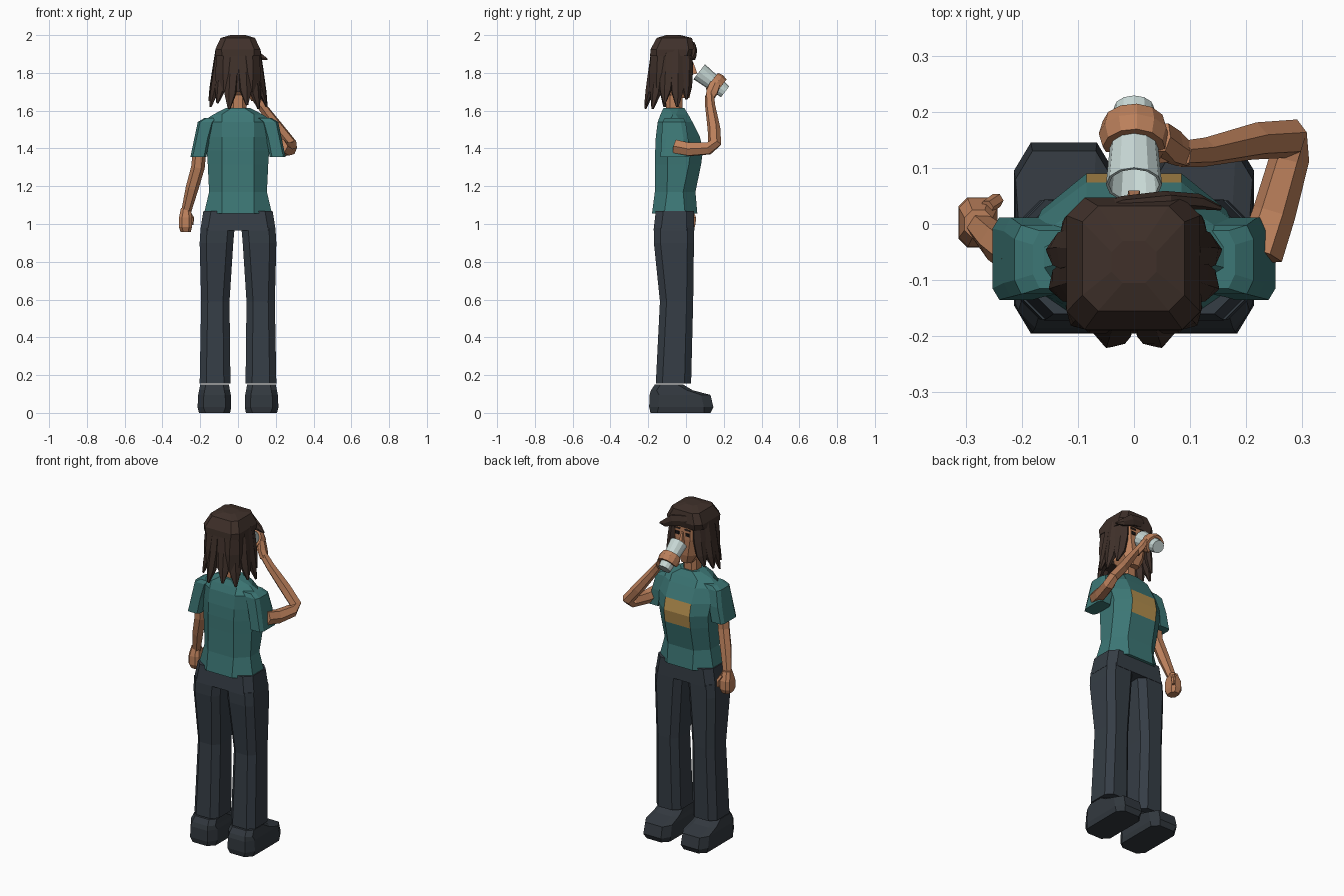
import bpy, bmesh, math
from mathutils import Vector as V


def material(name, rgb):
    m = bpy.data.materials.new(name)
    m.diffuse_color = (*rgb, 1)
    return m


TEAL = material("teal shirt", (0.046, 0.185, 0.18))
OCHRE = material("ochre print", (0.45, 0.27, 0.075))
PANTS = material("dark slate trousers", (0.036, 0.047, 0.060))
SHOE = material("charcoal shoes", (0.032, 0.040, 0.049))
SKIN = material("warm skin", (0.50, 0.215, 0.105))
HAIR = material("dark brown hair", (0.050, 0.030, 0.023))
GLASS = material("pale grey cup", (0.57, 0.68, 0.66))
DARK = material("near black", (0.012, 0.01, 0.01))


def loft(name, rings, mat, mat2=None, rule=None):
    """Skin a stack of equal-length rings and cap both ends."""
    bm = bmesh.new()
    rows = [[bm.verts.new(p) for p in r] for r in rings]
    n = len(rows[0])
    for a, b in zip(rows, rows[1:]):
        for i in range(n):
            bm.faces.new((a[i], a[(i + 1) % n], b[(i + 1) % n], b[i]))
    bm.faces.new(rows[0][::-1])
    bm.faces.new(rows[-1])
    bmesh.ops.recalc_face_normals(bm, faces=bm.faces)
    if rule:
        for f in bm.faces:
            f.material_index = int(rule(f))
    me = bpy.data.meshes.new(name)
    bm.to_mesh(me)
    bm.free()
    me.materials.append(mat)
    if mat2:
        me.materials.append(mat2)
    ob = bpy.data.objects.new(name, me)
    bpy.context.collection.objects.link(ob)
    return ob


def octo(x0, x1, y0, y1, z, cx=0.03, cy=None):
    """Horizontal rectangle with chamfered corners."""
    cy = cx if cy is None else cy
    return [(x0 + cx, y0, z), (x1 - cx, y0, z), (x1, y0 + cy, z), (x1, y1 - cy, z),
            (x1 - cx, y1, z), (x0 + cx, y1, z), (x0, y1 - cy, z), (x0, y0 + cy, z)]


def flip(rings, s):
    return [[(s * x, y, z) for x, y, z in r] for r in rings]


def tube(name, pts, sizes, mat, hint, sides=6):
    """Sweep an elliptical n-gon along a path; hint sets the first axis."""
    pts = [V(p) for p in pts]
    rings = []
    for i, p in enumerate(pts):
        t = (pts[min(i + 1, len(pts) - 1)] - pts[max(i - 1, 0)]).normalized()
        u = V(hint)
        u = (u - t * u.dot(t)).normalized()
        v = t.cross(u)
        a, b = sizes[i]
        rings.append([p + u * a * math.cos(k) + v * b * math.sin(k)
                      for k in [2 * math.pi * (j + 0.5) / sides for j in range(sides)]])
    return loft(name, rings, mat)


# Legs, shoes and sleeves, mirrored
for s, side in ((-1, "left"), (1, "right")):
    loft(side + "_trouser_leg", flip([
        octo(0.04, 0.203, -0.16, 0.027, 0.155, 0.035),
        octo(0.045, 0.195, -0.138, 0.038, 0.59, 0.035),
        octo(0.025, 0.203, -0.17, 0.042, 0.90, 0.035),
        octo(0.018, 0.198, -0.17, 0.042, 0.98, 0.035)], s), PANTS)
    loft(side + "_shoe", flip([
        octo(0.042, 0.207, -0.188, 0.13, 0, 0.035),
        octo(0.036, 0.214, -0.195, 0.145, 0.03, 0.03, 0.05),
        octo(0.038, 0.211, -0.193, 0.13, 0.095, 0.03, 0.05),
        octo(0.043, 0.206, -0.185, 0.035, 0.12, 0.03),
        octo(0.048, 0.200, -0.165, -0.015, 0.15, 0.03)], s), SHOE)
    loft(side + "_sleeve", flip([
        octo(0.168, 0.252, -0.135, 0.012, 1.355, 0.012, 0.02),
        octo(0.150, 0.232, -0.130, 0.012, 1.45, 0.012, 0.025),
        octo(0.125, 0.213, -0.125, -0.002, 1.54, 0.012, 0.025),
        octo(0.10, 0.180, -0.115, -0.012, 1.56, 0.012, 0.025)], s), TEAL)

# Hips
loft("hips", [octo(-0.2, 0.2, -0.172, 0.044, 0.965, 0.04),
              octo(-0.183, 0.183, -0.16, 0.042, 1.07, 0.04)], PANTS)

# Shirt body with a printed square on the chest
body = [(1.055, 0.18, -0.18, 0.060), (1.17, 0.153, -0.165, 0.050), (1.315, 0.160, -0.163, 0.080),
        (1.39, 0.165, -0.163, 0.090), (1.46, 0.172, -0.16, 0.074), (1.54, 0.19, -0.15, 0.034),
        (1.58, 0.13, -0.135, 0.012)]
rings = [octo(-w, w, y0, y1, z, w - 0.085, 0.065) for z, w, y0, y1 in body]
rings.append(octo(-0.066, 0.066, -0.12, -0.008, 1.613, 0.03))


def on_print(f):
    c = f.calc_center_median()
    return 1.315 < c.z < 1.46 and c.y > 0.05 and abs(c.x) < 0.02


loft("shirt", rings, TEAL, OCHRE, on_print)

# Neck, head, nose and eyes
loft("neck", [octo(-0.045, 0.045, -0.105, -0.018, 1.58, 0.02),
              octo(-0.042, 0.042, -0.105, -0.018, 1.72, 0.02)], SKIN)
loft("head", [octo(-0.035, 0.035, -0.09, 0.018, 1.668, 0.018),
              octo(-0.068, 0.068, -0.14, 0.030, 1.72, 0.035),
              octo(-0.085, 0.085, -0.155, 0.034, 1.82, 0.035),
              octo(-0.086, 0.086, -0.155, 0.030, 1.94, 0.035)], SKIN)
loft("nose", [[(-0.016, 0.025, 1.79), (0.016, 0.025, 1.79), (0.010, 0.06, 1.797), (-0.010, 0.06, 1.797)],
              [(-0.006, 0.025, 1.86), (0.006, 0.025, 1.86), (0.005, 0.037, 1.86), (-0.005, 0.037, 1.86)]], SKIN)
for s, side in ((-1, "left"), (1, "right")):
    loft(side + "_eye", [octo(s * 0.034 - 0.013, s * 0.034 + 0.013, 0.03, 0.038, z, 0.002)
                         for z in (1.84, 1.858)], DARK)
    loft(side + "_eyebrow", [octo(s * 0.034 - 0.018, s * 0.034 + 0.018, 0.03, 0.038, z, 0.002)
                             for z in (1.873, 1.881)], HAIR)

# Hair: crown, back curtain, hanging locks and a swept fringe
loft("hair_crown", [octo(-0.118, 0.118, -0.19, 0.038, 1.89, 0.035),
                    octo(-0.12, 0.118, -0.188, 0.047, 1.925, 0.032),
                    octo(-0.092, 0.09, -0.155, 0.032, 1.985, 0.028),
                    octo(-0.04, 0.04, -0.105, -0.03, 2.0, 0.02)], HAIR)
loft("hair_back", [octo(-0.115, 0.115, -0.195, -0.10, 1.70, 0.04),
                   octo(-0.12, 0.12, -0.195, -0.06, 1.80, 0.04),
                   octo(-0.112, 0.112, -0.185, -0.05, 1.91, 0.035)], HAIR)
locks = [(38, 1.66), (10, 1.62), (-18, 1.64), (-45, 1.61), (-72, 1.63),
         (-108, 1.61), (-135, 1.64), (-162, 1.62), (-190, 1.65), (-217, 1.67)]
for i, (deg, tip) in enumerate(locks):
    a = math.radians(deg)
    c, d = math.cos(a), math.sin(a)
    path = []
    for t, k in ((0, 0.97), (0.42, 1.10), (0.75, 1.25), (1, 1.45)):
        ky = k if d < 0 else 1.0
        path.append((0.106 * c * k, -0.065 + 0.109 * d * ky, 1.925 + (tip - 1.925) * t))
    tube(f"hair_lock_{i + 1}", path,
         [(0.036, 0.018), (0.041, 0.023), (0.034, 0.021), (0.007, 0.006)], HAIR, (-d, c, 0))
tube("hair_fringe", [(-0.085, 0.015, 1.93), (-0.02, 0.035, 1.935), (0.055, 0.043, 1.92),
                     (0.115, 0.04, 1.885), (0.155, 0.028, 1.872)],
     [(0.014, 0.01), (0.034, 0.015), (0.036, 0.016), (0.022, 0.014), (0.004, 0.004)], HAIR, (0, 0, 1))

# Hanging arm with fist
tube("left_arm", [(-0.200, -0.062, 1.43), (-0.212, -0.058, 1.30), (-0.243, -0.035, 1.19), (-0.276, -0.002, 1.06)],
     [(0.034, 0.036), (0.034, 0.036), (0.033, 0.034), (0.024, 0.026)], SKIN, (0, 1, 0))
loft("left_fist", [octo(-0.304, -0.25, -0.03, 0.035, 0.958, 0.014),
                   octo(-0.313, -0.243, -0.042, 0.047, 0.985, 0.016),
                   octo(-0.312, -0.243, -0.04, 0.045, 1.035, 0.016),
                   octo(-0.302, -0.252, -0.025, 0.025, 1.085, 0.014)], SKIN)
tube("left_thumb", [(-0.262, 0.03, 1.06), (-0.245, 0.042, 1.03), (-0.245, 0.042, 0.995)],
     [(0.013, 0.013)] * 2 + [(0.009, 0.009)], SKIN, (0, 1, 0))

# Raised arm bent at the elbow
tube("right_arm", [(0.225, -0.055, 1.41), (0.25, 0.02, 1.395), (0.278, 0.12, 1.40), (0.280, 0.152, 1.425),
                   (0.215, 0.148, 1.505), (0.125, 0.128, 1.625), (0.085, 0.125, 1.68)],
     [(0.04, 0.042), (0.038, 0.04), (0.035, 0.036), (0.032, 0.036),
      (0.032, 0.034), (0.025, 0.027), (0.022, 0.024)], SKIN, (0.052, -0.013, 0.038))

# Hollow cup tilted to the mouth
rim, base = V((0, 0.07, 1.806)), V((0, 0.207, 1.70))
axis = (base - rim).normalized()
up = V((1, 0, 0)).cross(axis)
up = up if up.z > 0 else -up
cup = []
for t, r in ((0.0, 0.032), (1.0, 0.0315), (1.0, 0.036), (0.0, 0.05), (0.0, 0.045), (0.93, 0.03)):
    p = rim.lerp(base, t)
    cup.append([p + r * (math.cos(k) * V((1, 0, 0)) + math.sin(k) * up)
                for k in [2 * math.pi * j / 12 for j in range(12)]])
loft("cup", cup[2:], GLASS)
tube("cup_base", [rim.lerp(base, 0.94), base], [(0.034, 0.034), (0.035, 0.035)], GLASS, (1, 0, 0), 12)

# Hand curled around the cup
mid = rim.lerp(base, 0.64)
arc = [mid + 0.049 * (math.cos(a) * V((1, 0, 0)) + math.sin(a) * up)
       for a in [math.radians(d) for d in range(205, -66, -30)]]
tube("right_fingers", arc, [(0.024, 0.011)] + [(0.033, 0.014)] * (len(arc) - 1), SKIN, axis)
tube("right_palm", [(0.09, 0.123, 1.665), (0.068, 0.138, 1.70), (0.052, 0.155, 1.745)],
     [(0.024, 0.024), (0.034, 0.022), (0.03, 0.014)], SKIN, (0, 1, 0))
tube("right_thumb", [(0.07, 0.125, 1.70), (0.045, 0.12, 1.71), (0.0, 0.125, 1.705)],
     [(0.014, 0.014), (0.014, 0.013), (0.009, 0.009)], SKIN, (0, 1, 0))
